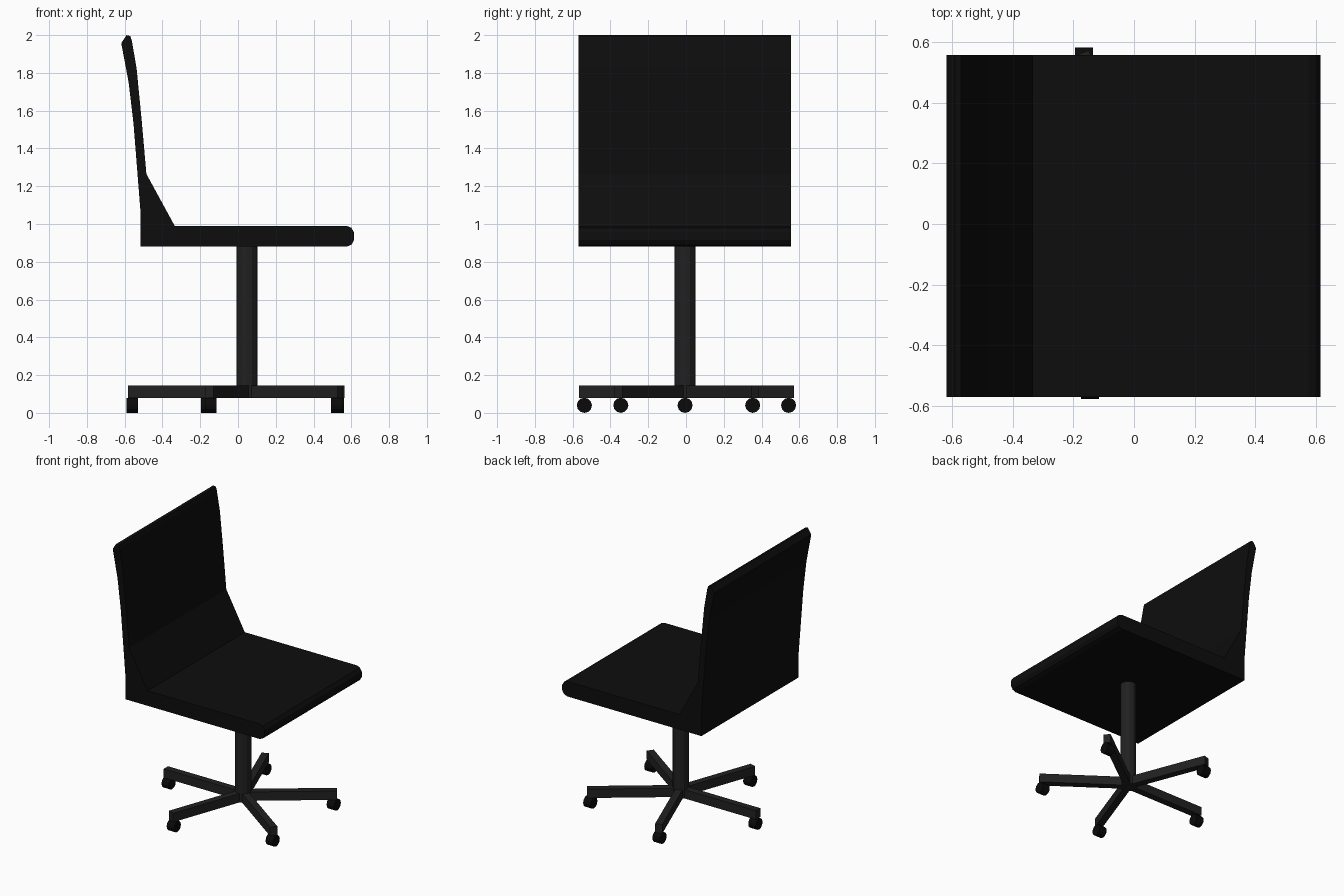
import bpy, bmesh
from math import atan2, pi
from mathutils import Vector, Matrix

if "Cube" in bpy.data.objects:
    bpy.data.objects.remove(bpy.data.objects["Cube"])


def material(name, v):
    m = bpy.data.materials.new(name)
    m.diffuse_color = (v, v, v, 1)
    m.use_nodes = True
    m.node_tree.nodes["Principled BSDF"].inputs["Base Color"].default_value = m.diffuse_color
    return m


UPHOLSTERY = material("black_upholstery", 0.004)
FRAME = material("dark_frame", 0.015)
RUBBER = material("black_rubber", 0.003)


def finish(name, bm, mat):
    bmesh.ops.recalc_face_normals(bm, faces=bm.faces)
    mesh = bpy.data.meshes.new(name)
    bm.to_mesh(mesh)
    bm.free()
    mesh.materials.append(mat)
    obj = bpy.data.objects.new(name, mesh)
    bpy.context.collection.objects.link(obj)
    return obj


def cylinder(name, radius, depth, matrix, sides, mat):
    bm = bmesh.new()
    bmesh.ops.create_cone(bm, cap_ends=True, segments=sides, radius1=radius,
                          radius2=radius, depth=depth, matrix=matrix)
    return finish(name, bm, mat)


# Seat and backrest: one side profile (x, z) extruded across the width
profile = [(-0.515, 0.88), (0.575, 0.88), (0.6, 0.89), (0.615, 0.915),
           (0.615, 0.955), (0.6, 0.98), (0.575, 0.99), (-0.335, 0.99),
           (-0.485, 1.265), (-0.51, 1.55), (-0.537, 1.825), (-0.562, 1.97),
           (-0.57, 1.995), (-0.59, 2.0), (-0.618, 1.957), (-0.579, 1.75),
           (-0.553, 1.53), (-0.515, 1.05)]
bm = bmesh.new()
face = bm.faces.new([bm.verts.new((x, -0.57, z)) for x, z in profile])
side = bmesh.ops.extrude_face_region(bm, geom=[face])
bmesh.ops.translate(bm, vec=(0, 1.127, 0),
                    verts=[g for g in side["geom"] if isinstance(g, bmesh.types.BMVert)])
finish("seat_and_backrest", bm, UPHOLSTERY)

# Central column
hub = Vector((0.047, -0.005, 0))
cylinder("column", 0.055, 0.805, Matrix.Translation(hub + Vector((0, 0, 0.4825))),
         12, FRAME)

# Five-spoke base with a caster under each end
casters = [(-0.56, -0.005), (-0.165, 0.543), (-0.145, -0.538),
           (0.53, 0.353), (0.523, -0.345)]
for i, (x, y) in enumerate(casters, 1):
    end = Vector((x, y, 0))
    run = end - hub
    length = run.length + 0.022
    bm = bmesh.new()
    place = (Matrix.Translation(hub + run.normalized() * length / 2 + Vector((0, 0, 0.1125)))
             @ Matrix.Rotation(atan2(run.y, run.x), 4, 'Z')
             @ Matrix.Diagonal((length, 0.05, 0.065, 1)))
    bmesh.ops.create_cube(bm, size=1, matrix=place)
    finish(f"base_leg_{i}", bm, FRAME)
    cylinder(f"caster_{i}", 0.04, 0.06,
             Matrix.Translation((x, y, 0.04)) @ Matrix.Rotation(pi / 2, 4, 'Y'),
             12, RUBBER)
